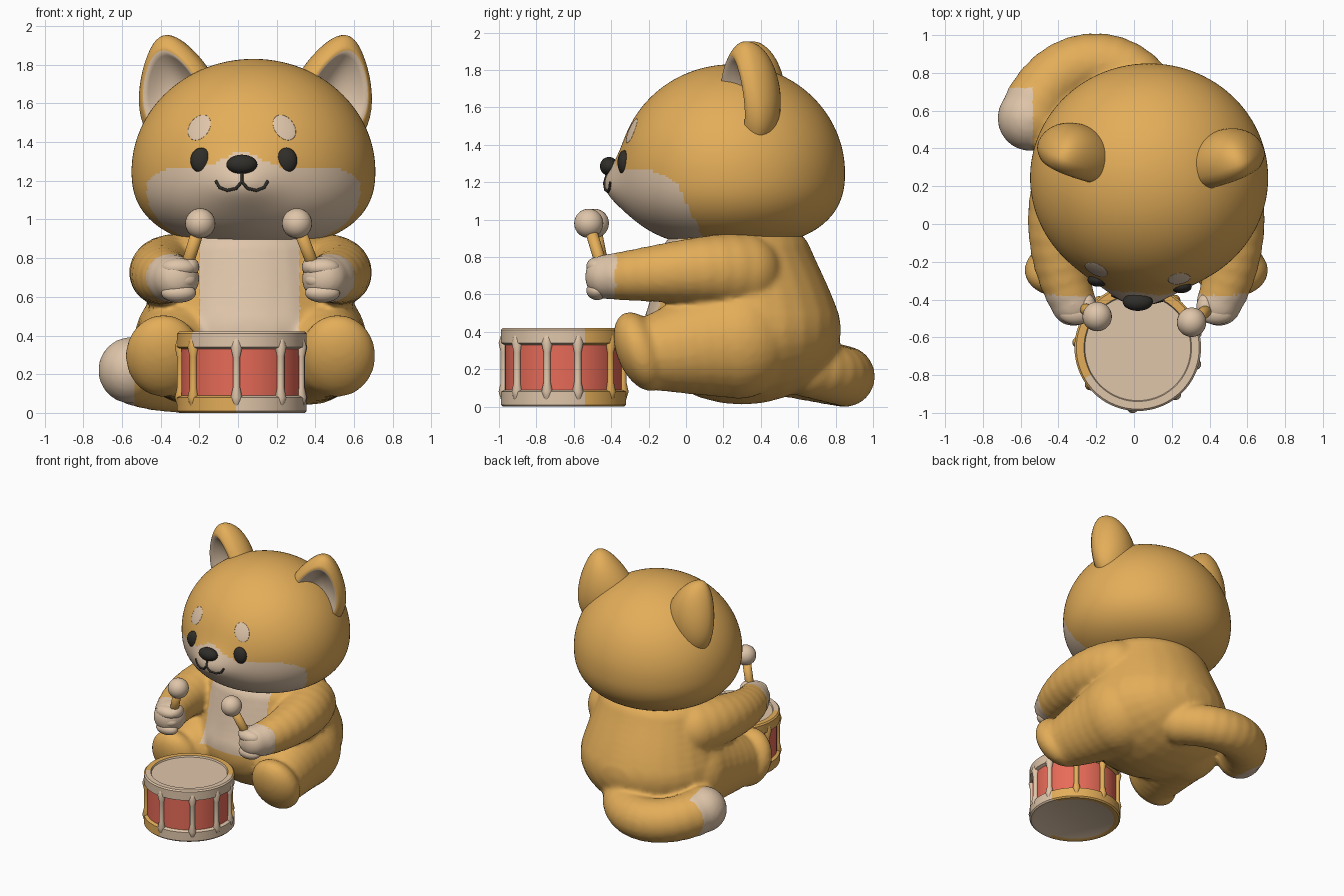
import bpy, bmesh, math
from mathutils import Vector, Matrix
from mathutils.geometry import interpolate_bezier

cube = bpy.data.objects.get("Cube")
if cube:
    bpy.data.objects.remove(cube, do_unlink=True)


def material(name, rgb):
    m = bpy.data.materials.new(name)
    m.use_nodes = True
    m.diffuse_color = (*rgb, 1)
    m.node_tree.nodes["Principled BSDF"].inputs["Base Color"].default_value = (*rgb, 1)
    return m


ochre = material("ochre fur", (0.77, 0.42, 0.10))
cream = material("cream", (0.74, 0.56, 0.40))
red = material("drum red", (0.82, 0.15, 0.10))
dark = material("dark brown", (0.03, 0.027, 0.022))
MID = 0.065          # middle plane of the body


def finish(bm, name, mats, rule=None):
    """Turn a bmesh into a smooth object, colouring faces by a rule."""
    bmesh.ops.recalc_face_normals(bm, faces=bm.faces)
    for f in bm.faces:
        f.smooth = True
        if rule:
            f.material_index = rule(f.calc_center_median())
    me = bpy.data.meshes.new(name)
    bm.to_mesh(me)
    bm.free()
    for m in mats:
        me.materials.append(m)
    ob = bpy.data.objects.new(name, me)
    bpy.context.collection.objects.link(ob)
    return ob


def ball(bm, centre, size, tilt=0, seg=28):
    """Ellipsoid with its poles along y, tilted about x."""
    mat = (Matrix.Translation(centre) @ Matrix.Rotation(math.radians(tilt), 4, 'X')
           @ Matrix.Diagonal((*size, 1)) @ Matrix.Rotation(math.pi / 2, 4, 'X'))
    return bmesh.ops.create_uvsphere(bm, u_segments=seg, v_segments=seg // 2,
                                     radius=1, matrix=mat)["verts"]


def ball_object(name, mat, centre, size):
    bm = bmesh.new()
    ball(bm, centre, size)
    return finish(bm, name, [mat])


def chain(bm, path, size0, size1, steps):
    """Soft form: ellipsoids strung along a bezier path."""
    for i, p in enumerate(interpolate_bezier(*[Vector(q) for q in path], steps)):
        ball(bm, p, Vector(size0).lerp(Vector(size1), i / (steps - 1)))


def lathe(bm, profile, centre, steps):
    verts = [bm.verts.new((centre[0] + r, centre[1], z)) for r, z in profile]
    edges = [bm.edges.new(e) for e in zip(verts, verts[1:])]
    bmesh.ops.spin(bm, geom=verts + edges, cent=centre, axis=(0, 0, 1),
                   angle=math.tau, steps=steps)
    bmesh.ops.remove_doubles(bm, verts=bm.verts, dist=0.0005)


def flip(x, side, mid=MID):
    return x if side > 0 else 2 * mid - x


SIDES = (("left", 1), ("right", -1))

# Pear-shaped body, legs, arms and tail fused into one soft skin
bm = bmesh.new()
chain(bm, [(MID, 0.30, 0.41), (MID, 0.30, 0.55), (MID, 0.28, 0.68), (MID, 0.27, 0.82)],
      (0.57, 0.53, 0.40), (0.46, 0.40, 0.20), 8)
for _, s in SIDES:
    leg = [(0.37, 0.28, 0.36), (0.40, 0.10, 0.34), (0.45, -0.06, 0.31), (0.48, -0.18, 0.29)]
    chain(bm, [(flip(x, s), y, z) for x, y, z in leg], (0.30, 0.30, 0.32), (0.19, 0.15, 0.20), 7)
    ball(bm, (flip(0.515, s), -0.245, 0.295), (0.197, 0.125, 0.225), 22)
    arm = [(0.42, 0.30, 0.72), (0.56, 0.10, 0.75), (0.55, -0.20, 0.70), (0.45, -0.42, 0.695)]
    chain(bm, [(flip(x, s), y, z) for x, y, z in arm], [0.21] * 3, [0.122] * 3, 11)
chain(bm, [(0.10, 0.66, 0.20), (-0.06, 0.94, 0.14), (-0.42, 0.91, 0.15), (-0.55, 0.56, 0.22)],
      [0.155] * 3, [0.174] * 3, 13)
body = finish(bm, "body", [])
remesh = body.modifiers.new("fuse", 'REMESH')
remesh.mode = 'VOXEL'
remesh.voxel_size = 0.017
soften = body.modifiers.new("soften", 'SMOOTH')
soften.factor = 0.5
soften.iterations = 10
skin = bpy.data.meshes.new_from_object(body.evaluated_get(bpy.context.evaluated_depsgraph_get()))
body.modifiers.clear()
body.data = skin


def body_colour(c):
    belly = abs(c.x - 0.06) < 0.26 and c.z > 0.42 and c.y < 0.08
    paw = c.y < -0.375 and c.z > 0.54
    tail_tip = c.x < -0.535 and 0.36 < c.y < 0.72 and c.z < 0.42
    return int(belly or paw or tail_tip)


skin.materials.clear()
for m in (ochre, cream):
    skin.materials.append(m)
for p in skin.polygons:
    p.use_smooth = True
    p.material_index = body_colour(p.center)

# Head: round on top, full at the cheeks, with a muzzle bump
HEAD = Vector((0.08, 0.245, 1.25))
HX, HY, UP, DOWN = 0.63, 0.605, 0.58, 0.40


def ring(t):
    e = 2 if t > 0 else 2.4
    return max(0, 1 - abs(t) ** e) ** (1 / e)


def muzzle(x, z):
    return 0.08 * math.exp(-((x - 0.02) / 0.19) ** 2 - ((z - 1.18) / 0.13) ** 2)


def face_y(x, z):
    f = ring((z - HEAD.z) / (UP if z > HEAD.z else DOWN))
    return (HEAD.y - HY * math.sqrt(max(0, f * f - ((x - HEAD.x) / HX) ** 2))
            - muzzle(x, z))


def mask(c):
    top = 1.265 + 0.085 * math.exp(-((c.x - 0.02) / 0.13) ** 2)
    top -= 3 * max(0, abs(c.x - HEAD.x) - 0.40) ** 2
    return int(c.z < top and c.y < -0.09 + (1.28 - c.z) * 0.48)


bm = bmesh.new()
bmesh.ops.create_uvsphere(bm, u_segments=180, v_segments=110, radius=1)
for v in bm.verts:
    a, b, t = v.co
    k = ring(t) / max(math.hypot(a, b), 1e-4)
    x, z = HEAD.x + a * k * HX, HEAD.z + t * (UP if t > 0 else DOWN)
    y = HEAD.y + b * k * HY - (muzzle(x, z) if b < 0 else 0)
    v.co = (x, y, z)
finish(bm, "head", [ochre, cream], mask)

# Thick cupped ears with a cream hollow
for side, s in SIDES:
    bm = bmesh.new()
    ball(bm, (0, 0, 0), (1, 1, 1), seg=44)
    for f in bm.faces:
        c = f.calc_center_median()
        f.material_index = int(c.y < 0 and math.hypot(c.x, c.z) < 0.73)
    place = Matrix.Translation((0.495, 0.335 - 0.015 * s, 1.66))
    for angle, axis in ((24, 'Z'), (12, 'Y'), (6, 'X')):
        place = place @ Matrix.Rotation(math.radians(angle), 4, axis)
    for v in bm.verts:
        u, w, h = v.co
        rho = math.hypot(u, h)
        if w > 0:
            depth = 0.18 * w
        elif rho < 0.75:
            depth = -0.08 + 0.10 * (1 - (rho / 0.75) ** 2)
        else:
            depth = -0.08 * math.sqrt(max(0, 1 - rho * rho) / 0.4375)
        v.co = place @ Vector((u * 0.215 * (1 - 0.35 * h), depth, h * 0.30))
        v.co.x = flip(v.co.x, s, 0.09)
    finish(bm, side + "_ear", [ochre, cream])

# Eyes, brow spots and nose
for side, x, lean in (("left", 0.25, -0.3), ("right", -0.19, 0.3)):
    ball_object(side + "_eye", dark, (x, face_y(x, 1.305) + 0.012, 1.305), (0.056, 0.036, 0.066))
    bm = bmesh.new()
    for v in ball(bm, (x - 0.01, 0, 1.475), (0.056, 0.004, 0.066)):
        v.co.x += lean * (v.co.z - 1.475)
        v.co.y += face_y(v.co.x, v.co.z) - 0.003
    finish(bm, side + "_brow", [cream])
ball_object("nose", dark, (0.02, -0.412, 1.285), (0.08, 0.048, 0.05))

# Smiling mouth line
curve = bpy.data.curves.new("mouth", 'CURVE')
curve.dimensions = '3D'
curve.bevel_depth = 0.008
curve.use_fill_caps = True
half = [(0, 1.25), (0, 1.195), (0.03, 1.16), (0.075, 1.15), (0.115, 1.165), (0.135, 1.20)]
for s in (1, -1):
    spline = curve.splines.new('POLY')
    spline.points.add(len(half) - 1)
    for p, (dx, z) in zip(spline.points, half):
        x = 0.02 + s * dx
        p.co = (x, face_y(x, z) - 0.002, z, 1)
mouth = bpy.data.objects.new("mouth", curve)
bpy.context.collection.objects.link(mouth)
curve.materials.append(dark)

# Paws gripping the drumsticks
for side, s in SIDES:
    bm = bmesh.new()
    for z in (0.62, 0.685, 0.75):
        ball(bm, (flip(0.437, s), -0.475, z), (0.09, 0.058, 0.05))
    ball(bm, (flip(0.38, s), -0.44, 0.755), (0.05, 0.07, 0.05))
    finish(bm, side + "_fingers", [cream])
    tip = Vector((flip(0.305, s) + 0.01 * (s - 1), -0.505 - 0.015 * s, 0.98))
    grip = Vector((flip(0.42, s), -0.43, 0.68))
    ball_object(side + "_stick_tip", cream, tip, (0.078, 0.078, 0.078))
    bm = bmesh.new()
    aim = (tip - grip).to_track_quat('Z', 'Y').to_matrix().to_4x4()
    bmesh.ops.create_cone(bm, cap_ends=True, segments=24, radius1=0.032, radius2=0.032,
                          depth=(tip - grip).length,
                          matrix=Matrix.Translation((tip + grip) / 2) @ aim)
    finish(bm, side + "_drumstick", [ochre])

# Drum shell, hoops and skin in one turned profile
DRUM = Vector((0.02, -0.655, 0))


def drum_colour(c):
    x, y = c.x - DRUM.x, c.y - DRUM.y
    if math.hypot(x, y) < 0.29:
        return 1
    if 0.095 < c.z < 0.325:
        return 2
    if c.z > 0.3:
        return int(y < 0.12 and x > -0.26)
    return int(x > -0.02 and y < 0.12)


bm = bmesh.new()
lathe(bm, [(0, 0.005), (0.29, 0.005), (0.30, 0), (0.325, 0), (0.335, 0.01), (0.335, 0.08),
           (0.312, 0.09), (0.312, 0.33), (0.335, 0.34), (0.335, 0.41), (0.325, 0.42),
           (0.285, 0.42), (0.28, 0.408), (0, 0.408)], DRUM, 72)
drum = finish(bm, "drum", [ochre, cream, red], drum_colour)
bpy.ops.object.select_all(action='DESELECT')
drum.select_set(True)
bpy.context.view_layer.objects.active = drum
bpy.ops.object.shade_smooth_by_angle(angle=math.radians(35))

# Tension lugs around the drum
for i, angle in enumerate((-52, -5, 39, 74, 104, 142, 180, 220, 265)):
    a = math.radians(angle)
    spot = DRUM + Vector((math.sin(a), -math.cos(a), 0)) * 0.318
    bm = bmesh.new()
    lathe(bm, [(0, 0.02), (0.018, 0.04), (0.03, 0.08), (0.019, 0.13), (0.019, 0.29),
               (0.03, 0.34), (0.018, 0.38), (0, 0.41)], spot, 16)
    finish(bm, "drum_lug_%d" % (i + 1), [cream if -10 < angle < 110 else ochre])
